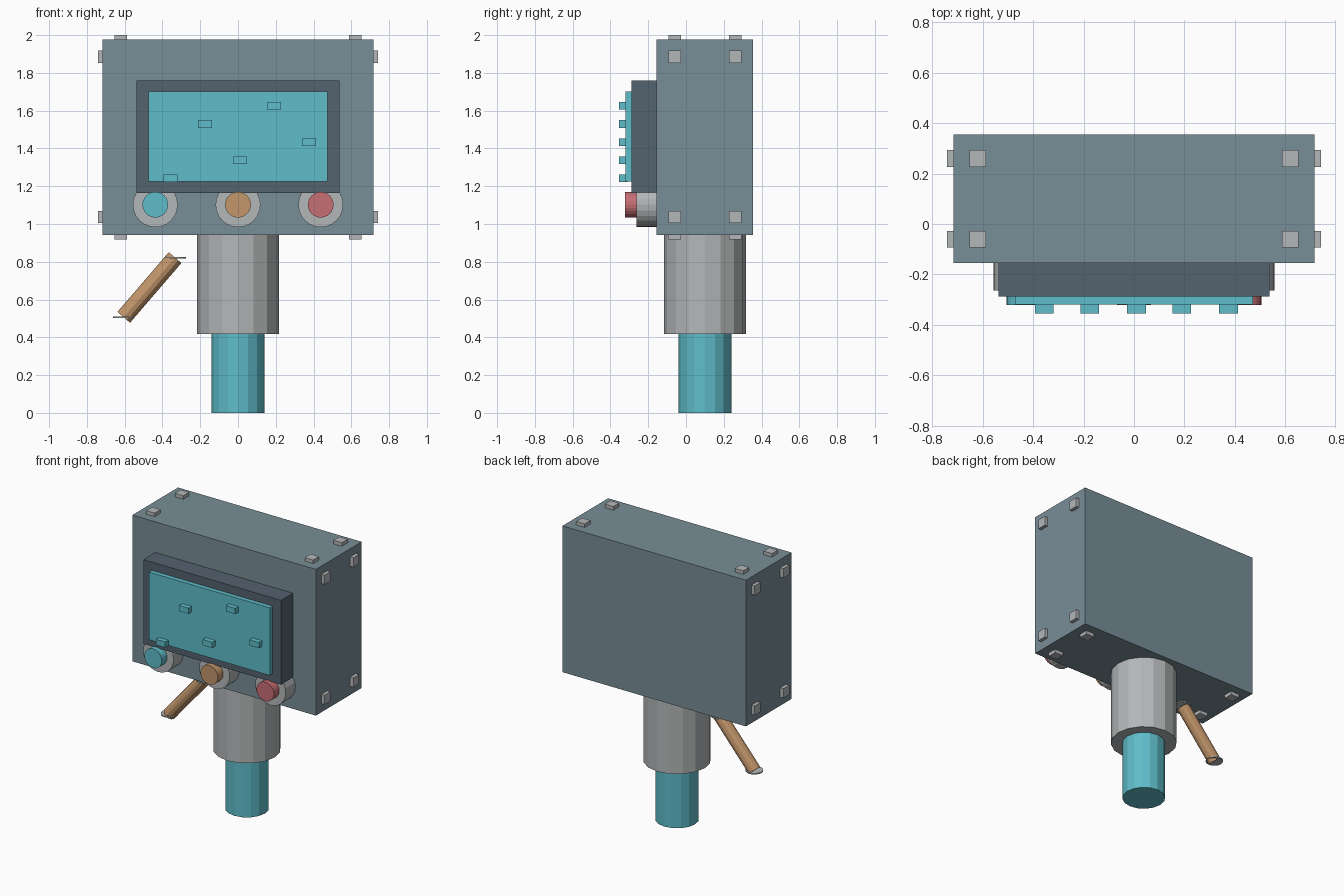
import bpy
from mathutils import Vector

cube = bpy.data.objects.get("Cube")
if cube:
    bpy.data.objects.remove(cube, do_unlink=True)


def material(name, *srgb):
    """Flat material from 0-255 display values."""
    lin = [((c / 255 + 0.055) / 1.055) ** 2.4 for c in srgb]
    m = bpy.data.materials.new(name)
    m.use_nodes = True
    m.diffuse_color = (*lin, 1)
    m.node_tree.nodes["Principled BSDF"].inputs["Base Color"].default_value = (*lin, 1)
    return m


SLATE = material("slate_blue", 120, 142, 151)
DARK = material("dark_slate", 83, 98, 110)
GREY = material("light_grey", 180, 183, 184)
CYAN = material("cyan", 95, 189, 202)
ORANGE = material("tan_orange", 194, 150, 107)
RED = material("soft_red", 198, 110, 116)


def box(name, mat, x, y, z):
    """Box from (min, max) ranges on each axis."""
    ranges = (x, y, z)
    bpy.ops.mesh.primitive_cube_add(size=1, location=[(a + b) / 2 for a, b in ranges])
    ob = bpy.context.object
    ob.name = name
    ob.scale = [b - a for a, b in ranges]
    ob.data.materials.append(mat)
    return ob


def rod(name, mat, start, end, radius, sides=16):
    """Cylinder between two points."""
    a, b = Vector(start), Vector(end)
    axis = b - a
    bpy.ops.mesh.primitive_cylinder_add(vertices=sides, radius=radius,
                                        depth=axis.length, location=(a + b) / 2)
    ob = bpy.context.object
    ob.name = name
    ob.rotation_euler = axis.to_track_quat('Z', 'Y').to_euler()
    ob.data.materials.append(mat)
    return ob


def bolt(name, centre, half):
    box(name, GREY, *[(c - h, c + h) for c, h in zip(centre, half)])


# Housing
W, BOTTOM, TOP = 0.717, 0.943, 1.976
FRONT, BACK = -0.155, 0.355
box("housing", SLATE, (-W, W), (FRONT, BACK), (BOTTOM, TOP))

# Square bolts on the sides, top and bottom
S, D = 0.033, 0.025
for y in (-0.06, 0.26):
    for side in (-1, 1):
        for z in (1.037, 1.885):
            bolt("side_bolt", (side * W, y, z), (D, S, S))
        for z in (BOTTOM, TOP):
            bolt("cap_bolt", (side * 0.62, y, z), (S, S, D))

# Display frame, screen and raised screen marks
box("display_frame", DARK, (-0.538, 0.538), (-0.288, FRONT), (1.165, 1.76))
box("screen", CYAN, (-0.473, 0.473), (-0.32, -0.28), (1.224, 1.702))
for i, x in enumerate((-0.357, 0.01, 0.375, -0.175, 0.19)):
    z = 1.242 + 0.0958 * i
    box("screen_mark", CYAN, (x - 0.037, x + 0.037), (-0.355, -0.31), (z - 0.02, z + 0.02))

# Control knobs
for x, mat in ((-0.438, CYAN), (0, ORANGE), (0.438, RED)):
    rod("knob_base", GREY, (x, FRONT, 1.102), (x, -0.263, 1.102), 0.119, 24)
    rod("knob_cap", mat, (x, -0.25, 1.102), (x, -0.322, 1.102), 0.068, 24)

# Neck column
AXIS = 0.1
rod("upper_column", GREY, (0, AXIS, 0.417), (0, AXIS, BOTTOM), 0.217)
rod("lower_column", CYAN, (0, AXIS, 0), (0, AXIS, 0.417), 0.141)

# Slanted handle with a flat collar at each end
low, high = (-0.605, AXIS, 0.506), (-0.333, AXIS, 0.822)
rod("handle", ORANGE, low, high, 0.044, 12)
for x, y, z in (low, high):
    rod("handle_collar", GREY, (x, y, z - 0.004), (x, y, z + 0.004), 0.057)
